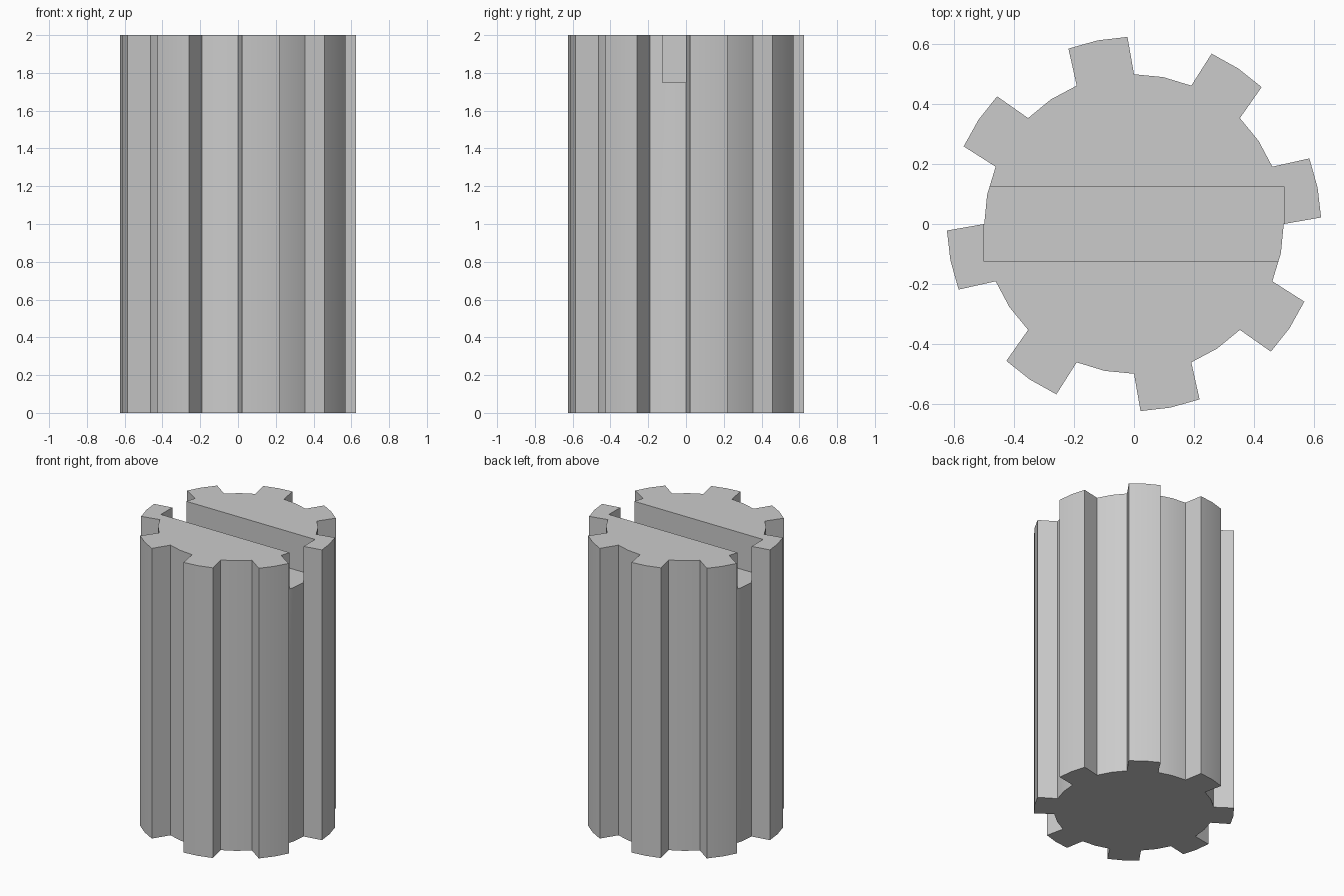
import bpy, bmesh
from math import radians, cos, sin

cube = bpy.data.objects.get("Cube")
if cube:
    bpy.data.objects.remove(cube, do_unlink=True)

TEETH, ROOT_R, TIP_R, HEIGHT = 8, 0.5, 0.625, 2.0
SLOT_WIDTH, SLOT_DEPTH = 0.25, 0.25

grey = bpy.data.materials.new("light_grey")
grey.use_nodes = True
colour = (0.6, 0.6, 0.6, 1)
grey.diffuse_color = colour
grey.node_tree.nodes["Principled BSDF"].inputs["Base Color"].default_value = colour


def make_object(name, bm):
    mesh = bpy.data.meshes.new(name)
    bmesh.ops.recalc_face_normals(bm, faces=bm.faces)
    bm.to_mesh(mesh)
    bm.free()
    obj = bpy.data.objects.new(name, mesh)
    bpy.context.collection.objects.link(obj)
    mesh.materials.append(grey)
    return obj


# Toothed profile: each pitch is one tooth followed by one gap
pitch = 360 / TEETH
half = pitch / 2
tooth = [(0, ROOT_R), (2, TIP_R), (half / 2, TIP_R), (half - 2, TIP_R),
         (half, ROOT_R), (half * 1.5, ROOT_R)]
bm = bmesh.new()
ring = []
for i in range(TEETH):
    for angle, r in tooth:
        a = radians(i * pitch + angle)
        ring.append(bm.verts.new((r * cos(a), r * sin(a), 0)))
base = bm.faces.new(ring)
top = bmesh.ops.extrude_face_region(bm, geom=[base], use_keep_orig=True)
bmesh.ops.translate(bm, vec=(0, 0, HEIGHT),
                    verts=[v for v in top["geom"] if isinstance(v, bmesh.types.BMVert)])
gear = make_object("toothed_shaft", bm)

# Slot across the top, as long as the root diameter so the end teeth remain
bm = bmesh.new()
bmesh.ops.create_cube(bm, size=1)
bmesh.ops.scale(bm, vec=(2 * ROOT_R + 0.001, SLOT_WIDTH, 2 * SLOT_DEPTH), verts=bm.verts)
bmesh.ops.translate(bm, vec=(0, 0, HEIGHT), verts=bm.verts)
cutter = make_object("slot_cutter", bm)
cutter.hide_render = True

# Cut the slot, then drop the cutter
cut = gear.modifiers.new("slot", "BOOLEAN")
cut.operation = "DIFFERENCE"
cut.solver = "EXACT"
cut.object = cutter
bpy.ops.object.select_all(action="DESELECT")
gear.select_set(True)
bpy.context.view_layer.objects.active = gear
bpy.ops.object.modifier_apply(modifier=cut.name)
bpy.data.objects.remove(cutter, do_unlink=True)

# Smooth arcs, sharp tooth corners
bpy.ops.object.shade_smooth_by_angle(angle=radians(30))
